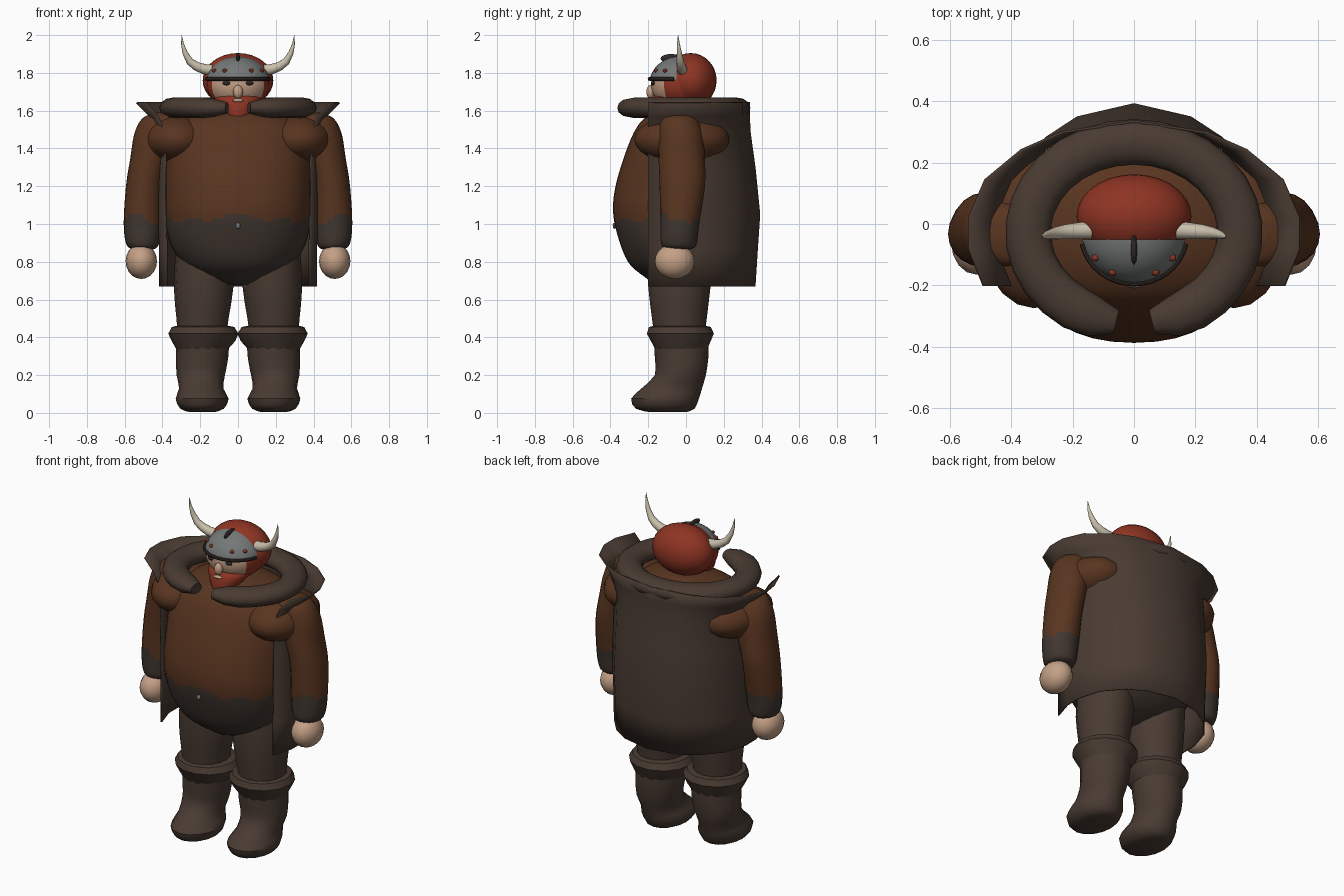
import bpy, bmesh, math
from mathutils import Vector

if "Cube" in bpy.data.objects:
    bpy.data.objects.remove(bpy.data.objects["Cube"])


def material(name, r, g, b):
    m = bpy.data.materials.new(name)
    lin = [((c / 255 + 0.055) / 1.055) ** 2.4 for c in (r, g, b)]
    m.diffuse_color = (*lin, 1)
    m.use_nodes = True
    m.node_tree.nodes["Principled BSDF"].inputs["Base Color"].default_value = m.diffuse_color
    return m


FUR = material("dark_fur", 73, 59, 50)
HEM = material("dark_hem", 64, 54, 47)
TUNIC = material("brown_tunic", 89, 53, 32)
SKIN = material("skin", 196, 160, 134)
RED = material("red_hair", 142, 52, 35)
STEEL = material("steel", 116, 120, 119)
HORN = material("horn", 200, 190, 170)
BLACK = material("dark_iron", 48, 41, 37)


def add(name, bm, *mats):
    bmesh.ops.recalc_face_normals(bm, faces=bm.faces)
    me = bpy.data.meshes.new(name)
    bm.to_mesh(me)
    bm.free()
    for m in mats:
        me.materials.append(m)
    ob = bpy.data.objects.new(name, me)
    bpy.context.collection.objects.link(ob)
    return ob


def loft(name, rings, mats, n=20, steps=3, side=1, power=1.0, rule=None):
    """Smooth stack of horizontal ovals: (z, centre x, half width, front y, back y)."""
    rows = []
    for i in range(len(rings) - 1):
        p = [Vector(rings[max(0, min(len(rings) - 1, i + k))]) for k in (-1, 0, 1, 2)]
        for s in range(steps):
            t = s / steps
            rows.append(0.5 * (2 * p[1] + (p[2] - p[0]) * t
                        + (2 * p[0] - 5 * p[1] + 4 * p[2] - p[3]) * t * t
                        + (3 * p[1] - p[0] - 3 * p[2] + p[3]) * t ** 3))
    rows.append(Vector(rings[-1]))
    bm = bmesh.new()
    grid = []
    for z, cx, hx, y0, y1 in rows:
        row = []
        for k in range(n):
            c, s = math.cos(2 * math.pi * k / n), math.sin(2 * math.pi * k / n)
            u = math.copysign(abs(c) ** power, c)
            v = math.copysign(abs(s) ** power, s)
            row.append(bm.verts.new((side * (cx + hx * u), (y0 + y1) / 2 + (y1 - y0) / 2 * v, z)))
        grid.append(row)
    for a, b in zip(grid, grid[1:]):
        for k in range(n):
            f = bm.faces.new((a[k], a[(k + 1) % n], b[(k + 1) % n], b[k]))
            if rule:
                f.material_index = rule(f.calc_center_median())
    bm.faces.new(grid[0]).material_index = 1 if rule else 0
    bm.faces.new(grid[-1])
    return add(name, bm, *mats)


def ball(name, centre, radii, mats, u=16, v=10, cuts=(), rule=None):
    bm = bmesh.new()
    bmesh.ops.create_uvsphere(bm, u_segments=u, v_segments=v, radius=1)
    for p in bm.verts:
        p.co = Vector(centre) + Vector([a * b for a, b in zip(p.co, radii)])
    for co, no in cuts:
        bmesh.ops.bisect_plane(bm, geom=bm.verts[:] + bm.edges[:] + bm.faces[:],
                               plane_co=co, plane_no=no, clear_outer=True)
    if rule:
        for f in bm.faces:
            f.material_index = rule(f.calc_center_median())
    return add(name, bm, *mats)


def tube(name, points, radii, mat, z=0, flat=1.0, res=4):
    cu = bpy.data.curves.new(name, 'CURVE')
    cu.dimensions, cu.fill_mode = '3D', 'FULL'
    cu.bevel_depth, cu.bevel_resolution, cu.use_fill_caps = 1, res, True
    sp = cu.splines.new('POLY')
    sp.points.add(len(points) - 1)
    for q, co, r in zip(sp.points, points, radii):
        q.co, q.radius = (*co, 1), r
    cu.materials.append(mat)
    ob = bpy.data.objects.new(name, cu)
    bpy.context.collection.objects.link(ob)
    ob.location.z, ob.scale.z = z, flat
    bpy.ops.object.select_all(action='DESELECT')
    ob.select_set(True)
    bpy.context.view_layer.objects.active = ob
    bpy.ops.object.convert(target='MESH')


def hem_rule(c):
    return int(c.z < 1.03 + 0.025 * math.sin(abs(c.x) * 23 - 2) * math.cos(c.y * 25))


# Torso with a ragged dark lower part
loft("torso", [(0.68, 0, .06, -.16, .02), (0.72, 0, .19, -.22, .12), (0.79, 0, .29, -.30, .20),
               (0.90, 0, .36, -.35, .26), (1.05, 0, .385, -.385, .28), (1.20, 0, .385, -.373, .28),
               (1.40, 0, .38, -.312, .26), (1.52, 0, .34, -.255, .23), (1.58, 0, .24, -.19, .18),
               (1.62, 0, .10, -.10, .10)], (TUNIC, HEM), n=40, steps=8, power=0.9, rule=hem_rule)
ball("buckle", (0, -.380, .99), (.013, .008, .016), (STEEL,), 8, 6)

for s, side in ((1, "right"), (-1, "left")):
    # Arms, shoulders and hands
    ball(side + "_shoulder", (s * .325, -.022, 1.448), (.175, .252, .128), (TUNIC,), 20, 12)
    loft(side + "_arm", [(.865, .50, .05, -.09, .02), (.89, .505, .085, -.13, .055),
                         (1.0, .505, .10, -.135, .07), (1.2, .495, .098, -.14, .10),
                         (1.35, .465, .105, -.145, .10), (1.48, .43, .118, -.145, .09),
                         (1.56, .40, .105, -.13, .06), (1.59, .38, .05, -.08, .02)],
         (TUNIC, HEM), n=20, steps=7, side=s, rule=hem_rule)
    ball(side + "_hand", (s * .512, -.06, .803), (.083, .105, .094), (SKIN,))
    # Legs, boots and boot cuffs
    loft(side + "_leg", [(.42, .19, .13, -.17, .10), (.50, .188, .138, -.18, .11),
                         (.67, .182, .158, -.20, .13), (.85, .18, .15, -.20, .15)],
         (FUR,), n=16, steps=2, side=s)
    loft(side + "_boot", [(.004, .19, .065, -.19, .0), (.022, .19, .115, -.265, .045),
                          (.075, .19, .14, -.29, .068), (.13, .195, .117, -.235, .085),
                          (.20, .197, .128, -.165, .105), (.29, .19, .138, -.165, .118),
                          (.40, .185, .14, -.17, .12)], (FUR,), n=16, steps=2, side=s)
    loft(side + "_boot_cuff", [(.335, .19, .135, -.165, .115), (.38, .183, .168, -.19, .135),
                               (.42, .183, .186, -.212, .152), (.455, .185, .165, -.20, .135),
                               (.462, .187, .13, -.17, .10)], (FUR,), n=14, steps=1, side=s)
    # Horns
    tube(side + "_horn", [(s * x, y, z) for x, y, z in
                          ((.14, -.02, 1.815), (.18, -.022, 1.82), (.22, -.025, 1.835),
                           (.255, -.03, 1.86), (.28, -.035, 1.905), (.293, -.04, 1.95), (.299, -.042, 2.0))],
         (.029, .027, .024, .020, .014, .008, .001), HORN)
    # Eyes and helmet rivets
    ball(side + "_eye", (s * .06, -.174, 1.746), (.022, .012, .012), (BLACK,), 8, 6)
    for x, y, z in ((.07, -.157, 1.812), (.125, -.110, 1.812)):
        ball(side + "_rivet", (s * x, y, z), (.013, .012, .010), (RED,), 8, 6)

# Open cape: half outline from front edge to middle of the back
outline = ((.91, -.2, 0), (1, -.08, 0), (1, .02, 0), (.9, 0, .43), (.68, 0, .72),
           (.44, 0, .89), (0, 0, 1))
rows = ((.67, .41, .36), (.86, .41, .372), (1.05, .415, .385), (1.30, .415, .36),
        (1.48, .42, .335), (1.57, .46, .33), (1.645, .535, .33))
bm = bmesh.new()
grid = []
for z, w, back in rows:
    half = [(w * u, a + back * b, z) for u, a, b in outline]
    full = half + [(-x, y, h) for x, y, h in reversed(half[:-1])]
    grid.append([bm.verts.new(p) for p in full])
for a, b in zip(grid, grid[1:]):
    for k in range(len(a) - 1):
        bm.faces.new((a[k], a[k + 1], b[k + 1], b[k]))
cape = add("cape", bm, FUR)
cape.modifiers.new("thickness", 'SOLIDIFY').thickness = 0.008

# Thick fur collar, open at the front
N = 28
angles = [-math.pi / 2 + .17 + (2 * math.pi - .34) * k / N for k in range(N + 1)]
tube("fur_collar", [(.345 * math.cos(a), -.028 + .295 * math.sin(a), 0) for a in angles],
     [.04, .066] + [.074] * (N - 3) + [.066, .04], FUR, z=1.615, flat=.74)

# Head: bare face in front, hair mass behind
ball("head", (0, -.03, 1.74), (.167, .155, .14), (RED, SKIN), 32, 20,
     rule=lambda c: int(c.y < -.11 and 1.66 < c.z < 1.79))
ball("hair", (0, .025, 1.76), (.187, .137, .145), (RED,), 28, 16)
ball("nose", (0, -.188, 1.70), (.026, .022, .036), (SKIN,), 12, 8)
loft("beard", [(1.54, 0, .035, -.20, -.12), (1.58, 0, .07, -.205, -.06), (1.63, 0, .11, -.20, .02),
               (1.665, 0, .125, -.185, .03), (1.68, 0, .11, -.165, .02)], (RED,), n=18, steps=2)
ball("mouth", (0, -.196, 1.655), (.032, .012, .010), (SKIN,), 10, 6)

# Helmet covering the front of the head, with rim and crest
ball("helmet", (0, -.03, 1.74), (.172, .165, .148), (STEEL,), 32, 20,
     cuts=(((0, 0, 1.765), (0, 0, -1)), ((0, -.05, 1.8), (0, 1, 0))))
arc = [math.radians(192 + 156 * k / 16) for k in range(17)]
tube("helmet_rim", [(.171 * math.cos(a), -.03 + .163 * math.sin(a), 1.768) for a in arc],
     [.010] * 17, BLACK, res=2)
ball("helmet_crest", (0, -.08, 1.876), (.011, .055, .024), (BLACK,), 8, 8)

# Smooth shading with kept edges
for ob in bpy.data.objects:
    ob.select_set(True)
bpy.context.view_layer.objects.active = cape
bpy.ops.object.shade_smooth_by_angle(angle=math.radians(40))
